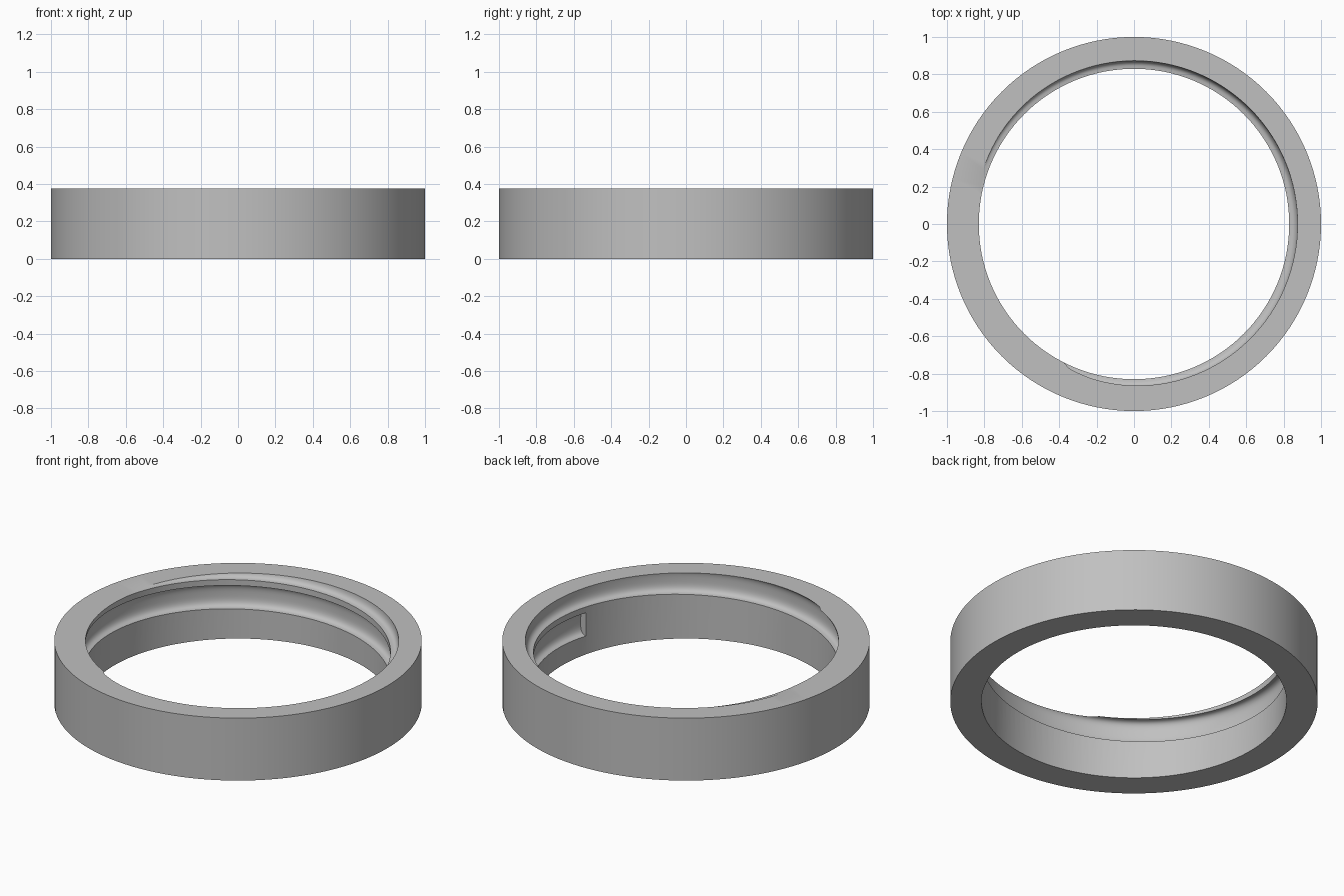
import bpy, bmesh, math

if "Cube" in bpy.data.objects:
    bpy.data.objects.remove(bpy.data.objects["Cube"], do_unlink=True)

OUTER, BORE, HEIGHT = 1.0, 0.83, 0.375
SIDES = 128
PITCH, DEPTH = 0.175, 0.045
GROOVE_LOW, GROOVE_HIGH = 0.11, 0.25
START = math.radians(-14)
TURNS = 1.75

grey = bpy.data.materials.new("plain grey")
grey.use_nodes = True
colour = (0.53, 0.53, 0.53, 1)
grey.diffuse_color = colour
grey.node_tree.nodes["Principled BSDF"].inputs["Base Color"].default_value = colour


def sweep(name, profile, steps, start=0.0, pitch=0.0, closed=False):
    """Carry a closed (radius, height) profile around z, rising by pitch each turn."""
    bm = bmesh.new()
    rows = []
    for i in range(steps if closed else steps + 1):
        a = start + math.tau * i / SIDES
        lift = pitch * i / SIDES
        rows.append([bm.verts.new((r * math.cos(a), r * math.sin(a), z + lift))
                     for r, z in profile])
    n = len(profile)
    for i in range(steps):
        p, q = rows[i], rows[(i + 1) % len(rows)]
        for j in range(n):
            k = (j + 1) % n
            bm.faces.new((p[j], p[k], q[k], q[j]))
    if not closed:
        bm.faces.new(rows[0])
        bm.faces.new(rows[-1])
    bmesh.ops.recalc_face_normals(bm, faces=bm.faces)
    mesh = bpy.data.meshes.new(name)
    bm.to_mesh(mesh)
    bm.free()
    mesh.materials.append(grey)
    obj = bpy.data.objects.new(name, mesh)
    bpy.context.collection.objects.link(obj)
    return obj


# Plain ring body
ring = sweep("threaded_ring",
             [(BORE, 0), (OUTER, 0), (OUTER, HEIGHT), (BORE, HEIGHT)],
             SIDES, closed=True)

# Rounded thread groove, rising anticlockwise and running out through the top
mid, half = (GROOVE_LOW + GROOVE_HIGH) / 2, (GROOVE_HIGH - GROOVE_LOW) / 2
profile = [(BORE - 0.06, GROOVE_HIGH), (BORE - 0.06, GROOVE_LOW)]
COUNT = 16
for i in range(COUNT + 1):
    t = -math.cos(math.pi * i / COUNT)
    bulge = max(0, 1 - abs(t) ** 3) ** (1 / 3)
    profile.append((BORE - 0.0005 + DEPTH * bulge, mid + half * t))
cutter = sweep("groove_cutter", profile, int(SIDES * TURNS), START, PITCH)
cutter.hide_render = True

# Cut the groove, then shade
cut = ring.modifiers.new("thread groove", "BOOLEAN")
cut.operation = "DIFFERENCE"
cut.solver = "EXACT"
cut.object = cutter
bpy.ops.object.select_all(action="DESELECT")
bpy.context.view_layer.objects.active = ring
ring.select_set(True)
bpy.ops.object.modifier_apply(modifier=cut.name)
bpy.data.objects.remove(cutter, do_unlink=True)
bpy.ops.object.shade_smooth_by_angle(angle=math.radians(30))
